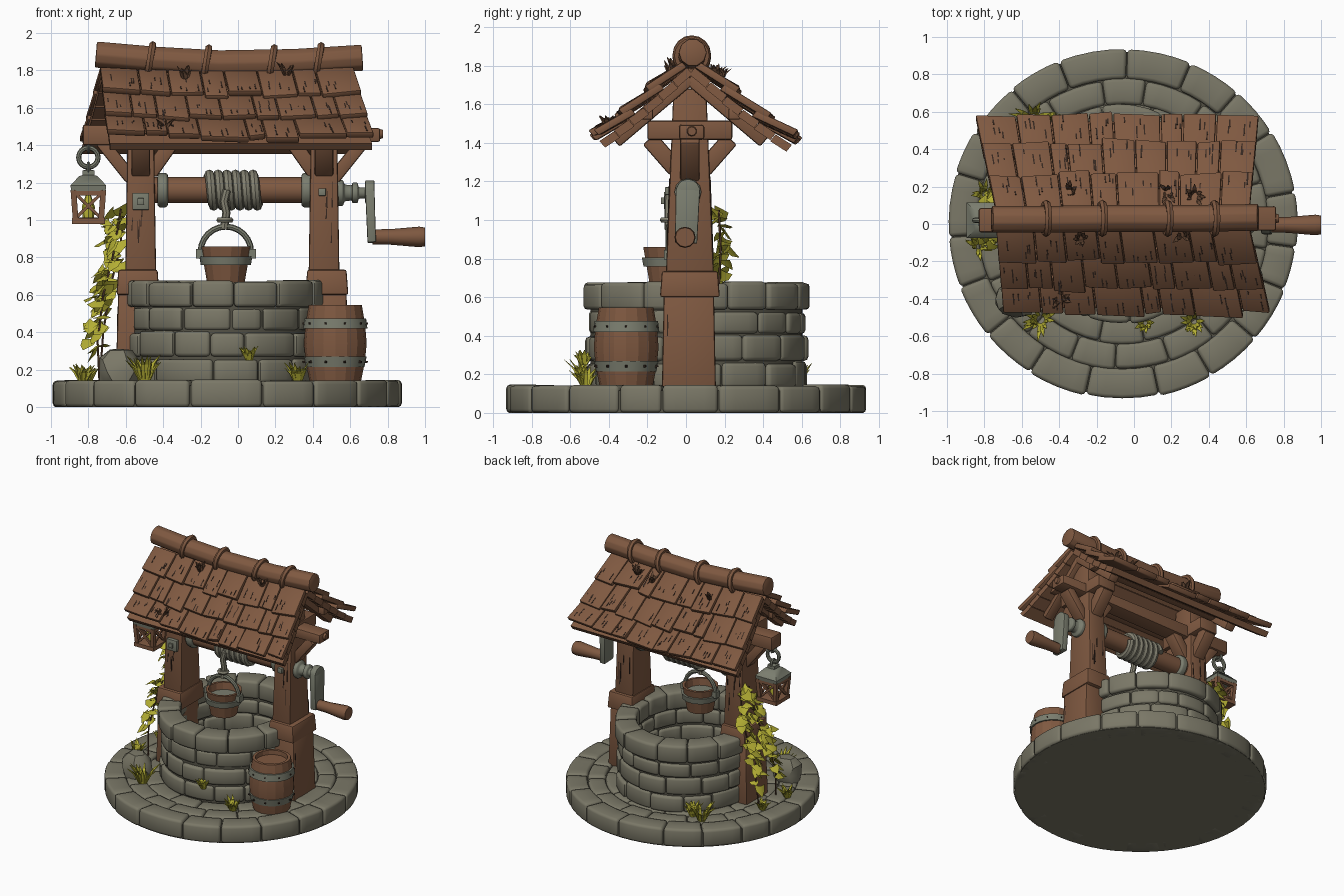
import bpy, bmesh, math, random
from mathutils import Vector as V, Matrix

cube = bpy.data.objects.get("Cube")
if cube:
    bpy.data.objects.remove(cube, do_unlink=True)
rnd = random.Random(4)
jit = lambda a: rnd.uniform(-a, a)
X, Y, Z = V((1, 0, 0)), V((0, 1, 0)), V((0, 0, 1))


def material(name, *rgb):
    m = bpy.data.materials.new(name)
    m.use_nodes = True
    m.diffuse_color = (*rgb, 1)
    m.node_tree.nodes["Principled BSDF"].inputs["Base Color"].default_value = (*rgb, 1)
    return m


stone = material("stone", .195, .186, .135)
mortar = material("mortar", .09, .085, .062)
wood = material("wood", .212, .099, .052)
dark = material("dark_crack", .035, .02, .014)
metal = material("metal", .195, .205, .157)
rope = material("rope", .23, .22, .165)
leafy = material("yellow_green_leaf", .46, .43, .035)
dry = material("dry_grass", .11, .055, .03)


def build(name, bm, mat, bevel=0, angle=40):
    bmesh.ops.recalc_face_normals(bm, faces=bm.faces)
    if bevel:
        edges = [e for e in bm.edges if e.is_manifold and e.calc_face_angle(0) > .6]
        bmesh.ops.bevel(bm, geom=edges, offset=bevel, offset_type='OFFSET', segments=2,
                        profile=.5, affect='EDGES', clamp_overlap=True, material=-1)
    me = bpy.data.meshes.new(name)
    bm.to_mesh(me)
    bm.free()
    me.materials.append(mat)
    me.shade_smooth()
    me.set_sharp_from_angle(angle=math.radians(angle))
    ob = bpy.data.objects.new(name, me)
    bpy.context.collection.objects.link(ob)
    return ob


def skin(bm, rings, closed=False):
    rows = [[bm.verts.new(p) for p in r] for r in rings]
    n = len(rows[0])
    for a, b in zip(rows, rows[1:] + (rows[:1] if closed else [])):
        for i in range(n):
            bm.faces.new((a[i], a[(i + 1) % n], b[(i + 1) % n], b[i]))
    if not closed:
        bm.faces.new(rows[0])
        bm.faces.new(rows[-1])


def beam(bm, p0, p1, s0, s1=None, side=X):
    p0, p1 = V(p0), V(p1)
    d = (p1 - p0).normalized()
    v = d.cross(side).normalized()
    u = v.cross(d)
    skin(bm, [[p + u * s[0] / 2 * i + v * s[1] / 2 * j for i, j in ((-1, -1), (1, -1), (1, 1), (-1, 1))]
              for p, s in ((p0, s0), (p1, s1 or s0))])


def lathe(bm, profile, base, n=16, axis='Z', turn=0):
    m = Matrix.Translation(base) @ (Matrix.Rotation(math.pi / 2, 4, 'Y') if axis == 'X' else Matrix())
    angs = [math.tau * i / n + turn for i in range(n)]
    skin(bm, [[m @ V((r * math.cos(a), r * math.sin(a), h)) for a in angs] for r, h in profile])


def tube(bm, pts, r, ref, n=8, closed=False):
    pts, rings = [V(p) for p in pts], []
    for i, p in enumerate(pts):
        a = pts[i - 1] if i or closed else p
        b = pts[(i + 1) % len(pts)] if i + 1 < len(pts) or closed else p
        t = (b - a).normalized()
        u = t.cross(ref).normalized()
        w = t.cross(u)
        rings.append([p + (u * math.cos(k) + w * math.sin(k)) * r for k in
                      [math.tau * j / n for j in range(n)]])
    skin(bm, rings, closed)


def arc(c, r, u, v, a0=0, a1=math.tau, n=16, full=True):
    return [V(c) + (u * math.cos(a) + v * math.sin(a)) * r for a in
            [a0 + (a1 - a0) * i / (n if full else n - 1) for i in range(n)]]


def part(name, mat, fn, *args, bevel=0, angle=40, **kw):
    bm = bmesh.new()
    fn(bm, *args, **kw)
    return build(name, bm, mat, bevel, angle)


def stone_ring(name, c, r0, r1, z0, z1, n, sx=1, rough=.01):
    bm = bmesh.new()
    start = rnd.random()
    cuts = [start + math.tau * (i + jit(.2)) / n for i in range(n)]
    cuts.append(cuts[0] + math.tau)
    for a, b in zip(cuts, cuts[1:]):
        ro, top = r1 - rnd.random() * rough, z1 - rnd.random() * rough
        rings = []
        for k in range(5):
            t = a + .003 + (b - a - .006) * k / 4
            rings.append([(c[0] + sx * r * math.cos(t), c[1] + r * math.sin(t), z)
                          for r, z in ((r0, z0), (ro, z0), (ro, top), (r0, top))])
        skin(bm, rings)
    return build(name, bm, stone, .02, 50)


# Round base: solid core, kerb stones and paving
base = (-.06, 0, 0)
core = part("base_core", mortar, lathe, [(.92, 0), (.92, .115)], base, 64)
core.data.materials.append(stone)
for p in core.data.polygons:
    p.material_index = int(p.normal.z < -.5)
stone_ring("kerb_stones", base, .775, .94, 0, .147, 19)
stone_ring("paving_outer", base, .64, .78, .08, .143, 17)
stone_ring("paving_inner", base, .5, .645, .08, .14, 14)

# Well wall in four courses around a mortar core
well = (-.075, .055, 0)
bm = bmesh.new()
lathe(bm, [(.55, .1), (.55, .655), (.435, .655), (.435, .12)], (0, 0, 0), 48)
bmesh.ops.transform(bm, matrix=Matrix.Translation(well) @ Matrix.Diagonal((.92, 1, 1, 1)), verts=bm.verts)
build("wall_core", bm, mortar)
for i, (z0, z1, r, n) in enumerate(((.13, .27, .58, 13), (.27, .41, .583, 14), (.41, .535, .573, 15), (.535, .683, .6, 14))):
    stone_ring(f"wall_course_{i + 1}", well, .415, r, z0, z1, n, .92, .018)

# Boulder
bm = bmesh.new()
bmesh.ops.create_icosphere(bm, subdivisions=2, radius=1)
for v in bm.verts:
    v.co = V((-.63, -.4, .19)) + V((v.co.x * .12, v.co.y * .1, v.co.z * .13)) * (1 + jit(.08))
build("boulder", bm, stone, 0, 30)

# Posts with feet, caps, cross beams and braces
bm, cracks = bmesh.new(), bmesh.new()
for x, s in ((-.52, -1), (.46, 1)):
    foot = x + s * .025
    beam(bm, (foot + s * .01, .015, .12), (foot, .015, .62), (.2, .28), (.19, .26))
    beam(bm, (foot - s * .01, .02, .6), (foot - s * .01, .02, .735), (.23, .31), (.21, .29))
    beam(bm, (x, .02, .7), (x, .02, 1.68), (.165, .25), (.135, .17))
    beam(bm, (x, -.2, 1.465), (x, .24, 1.465), (.16, .1))
    beam(bm, (x + s * .05, .02, 1.22), (x + s * .21, .02, 1.42), (.1, .07), side=Y)
    beam(bm, (x - s * .05, .02, 1.25), (x - s * .17, .02, 1.42), (.1, .08), side=Y)
    for t in (-1, 1):
        beam(bm, (x, .02 + t * .07, 1.26), (x, .02 + t * .21, 1.42), (.1, .09))
        beam(bm, (x + s * .07, .02, 1.74), (x + s * .07, .02 + t * .39, 1.41), (.08, .08))
        for k in range(5):
            z = rnd.uniform(.8, 1.1)
            p, h = V((x + jit(.055), .02 + t * (.125 - .037 * (z - .7)), z)), rnd.uniform(.05, .16)
            beam(cracks, p, p + V((jit(.006), -t * .037 * h, h)), (.007, .004), (.002, .004))
    for k in range(3):
        p = V((foot + s * .1, jit(.1), rnd.uniform(.2, .35)))
        beam(cracks, p, p + V((-s * .003, 0, .2)), (.006, .006))
build("posts_and_braces", bm, wood, .012)
part("tie_beam", wood, beam, (-.83, .02, 1.455), (.76, .03, 1.455), (.13, .11), (.13, .075), side=Y, bevel=.012)
bm = bmesh.new()
for y in (-.2, .25):
    beam(bm, (-.66, y, 1.55), (.62, y, 1.55), (.06, .06), side=Y)
build("purlins", bm, wood, .008)
part("beam_peg", wood, lathe, [(.028, 0), (.022, .02)], (.755, .03, 1.46), 10, 'X')


# Roof: boards below, three rows of thick shingles on each slope
def slope(s, u, t, lift=0):
    ye, ze = (-.44, 1.41) if s < 0 else (.54, 1.39)
    x0, x1 = (-.70, .73) if s < 0 else (-.85, .67)
    y0 = .025 + s * .02
    a = (-.74 + (x0 + .74) * t) * (1 - u) + (.62 + (x1 - .62) * t) * u
    n = V((0, s * (1.79 - ze), abs(ye - y0))).normalized()
    z = 1.79 + (ze - 1.79) * t - .02 * (1 - (2 * u - 1) ** 2) - .015 * math.sin(math.pi * t)
    return V((a, y0 + (ye - y0) * t, z)) + n * lift


def slab(bm, s, u0, u1, t0, t1, l0, l1, thick, skew=0):
    quad = ((u0, t0, l0), (u1, t0, l0), (u1, t1 + skew, l1), (u0, t1 - skew, l1))
    skin(bm, [[slope(s, u, t, l + h) for u, t, l in quad] for h in (0, thick)])


boards, tiles = bmesh.new(), bmesh.new()
for s in (-1, 1):
    for i in range(6):
        slab(boards, s, .01, .99, i / 5.9, (i + .97) / 5.9, -.045, -.04, .045)
    for row in range(3):
        n = 8 + row % 2
        cuts = [0] + [(i + jit(.25)) / n for i in range(1, n)] + [1]
        for a, b in zip(cuts, cuts[1:]):
            t0 = max(0, row / 3 - .07)
            t1 = min((row + 1) / 3 + .03, .99) + jit(.028)
            l1 = .04 + jit(.01)
            slab(tiles, s, a + .002, b - .002, t0, t1, 0, l1, .04, jit(.015))
            for k in range(4):
                u, f = a + (b - a) * rnd.uniform(.12, .88), rnd.uniform(.35, .8)
                g = min(f + rnd.uniform(.1, .3), .96)
                slab(cracks, s, u, u + .005, t0 + (t1 - t0) * f, t0 + (t1 - t0) * g,
                     l1 * f + .037, l1 * g + .037, .006)
build("roof_boards", boards, wood)
build("roof_shingles", tiles, wood, .008)
build("wood_cracks", cracks, dark)

# Ridge log with straps
log = [(-.76, .025, 1.885), (-.45, .025, 1.858), (-.1, .03, 1.838), (.3, .03, 1.845), (.665, .035, 1.868)]
part("ridge_log", wood, tube, log, .073, Z, 10, bevel=.008)
bm = bmesh.new()
for x, z in ((-.47, 1.857), (-.17, 1.84), (.18, 1.841), (.43, 1.852)):
    tube(bm, arc((x, .03, z), .08, Y, Z + X * .18), .02, X, 6, True)
build("ridge_straps", bm, wood)

# Winding axle, collars, rope and bucket
part("axle", wood, lathe, [(.07, 0), (.07, .9)], (-.48, .02, 1.16), 14, 'X')
bm = bmesh.new()
for x in (-.43, .34):
    lathe(bm, [(.082, 0), (.092, .01), (.092, .045), (.082, .055)], (x, .02, 1.16), 14, 'X')
beam(bm, (-.52, -.115, 1.1), (-.52, -.075, 1.1), (.09, .09))
beam(bm, (-.52, -.13, 1.1), (-.52, -.1, 1.1), (.035, .035))
beam(bm, (.45, -.11, 1.15), (.45, -.06, 1.15), (.04, .04))
build("metal_collars", bm, metal, .004)
coil = [V((-.165 + .28 * i / 96, .02 + .083 * math.cos(i * math.tau / 16), 1.16 + .083 * math.sin(i * math.tau / 16)))
        for i in range(97)]
bm = bmesh.new()
tube(bm, coil, .027, X)
tube(bm, [(-.06, -.085, 1.16), (-.075, -.09, 1.1), (-.062, -.09, 1.04), (-.075, -.09, .95)], .022, Y)
tube(bm, arc((-.07, -.09, 1.0), .03, X, Y, n=12), .016, Z, 6, True)
build("rope", bm, rope)
pail = (-.065, -.09, .665)
part("bucket", wood, lathe, [(.1, 0), (.135, .195), (.115, .195), (.09, .03)], pail, 14, angle=20)
bm = bmesh.new()
lathe(bm, [(.126, .095), (.134, .095), (.142, .14), (.13, .14)], pail, 14)
tube(bm, arc((-.065, -.09, .83), .135, X, Z, 0, math.pi, 13, False), .016, Y)
for t in (-1, 1):
    beam(bm, (-.065 + t * .12, -.09, .82), (-.065 + t * .16, -.09, .82), (.05, .05), side=Y)
build("bucket_metal", bm, metal)

# Crank with a rounded arm
bm = bmesh.new()
lathe(bm, [(.07, 0), (.07, .04), (.045, .05), (.04, .09), (.055, .09), (.055, .12), (.03, .125), (.03, .19)], (.52, .01, 1.145), 12, 'X')
beam(bm, (.705, .01, 1.16), (.715, 0, .88), (.05, .125), (.045, .115))
lathe(bm, [(.0625, 0), (.0625, .05)], (.68, .01, 1.15), 14, 'X')
build("crank_metal", bm, metal, .006)
part("crank_handle", wood, lathe, [(.04, 0), (.042, .1), (.055, .25), (.05, .28)], (.72, -.005, .91), 12, 'X')

# Barrel with hoops and rivets
tub = (.52, -.31, .14)
part("barrel", wood, lathe, [(.138, 0), (.158, .1), (.168, .2), (.16, .3), (.142, .405), (.12, .405), (.118, .37)],
     tub, 16, angle=18)
hoops, rivets = bmesh.new(), bmesh.new()
for r0, r1, h in ((.156, .168, .075), (.172, .165, .28)):
    lathe(hoops, [(r0 - .02, h), (r0, h), (r1, h + .055), (r1 - .02, h + .055)], tub, 24)
    c = (tub[0], tub[1], tub[2] + h + .027)
    for p, q in zip(arc(c, .155, X, Y, n=10), arc(c, .174, X, Y, n=10)):
        beam(rivets, p, q, (.014, .014), (.008, .008), side=Z)
build("barrel_hoops", hoops, metal)
build("barrel_rivets", rivets, dark)

# Hanging lantern
lx, ly = -.8, .02
q = math.pi / 4
bm = bmesh.new()
lathe(bm, [(.13, 1.155), (.135, 1.185), (.07, 1.235), (.045, 1.24), (.045, 1.265), (.02, 1.27)], (lx, ly, 0), 4, turn=q)
tube(bm, arc((lx, ly, 1.335), .052, X, Z), .014, Y, 8, True)
tube(bm, arc((lx, ly, 1.275), .028, Y, Z, n=12), .01, X, 6, True)
tube(bm, arc((lx, ly, 1.395), .03, Y, Z, n=12), .01, X, 6, True)
build("lantern_metal", bm, metal)
bm = bmesh.new()
lathe(bm, [(.125, .98), (.125, 1.01), (.1, 1.015)], (lx, ly, 0), 4, turn=q)
at = lambda i, w, z: V((lx + w * (1 if i % 4 in (1, 2) else -1), ly + w * (1 if i % 4 > 1 else -1), z))
for i in range(4):
    beam(bm, at(i, .068, 1.0), at(i, .08, 1.16), (.03, .03))
    beam(bm, at(i, .068, 1.01), at(i + 1, .078, 1.15), (.016, .014), side=Z)
    beam(bm, at(i + 1, .068, 1.01), at(i, .078, 1.15), (.016, .014), side=Z)
    beam(bm, at(i, .078, 1.145), at(i + 1, .078, 1.145), (.026, .026), side=Z)
build("lantern_frame", bm, wood)
part("lantern_candle", leafy, lathe, [(.03, 1.01), (.035, 1.07), (.012, 1.14)], (lx, ly, 0), 8)

# Ivy on the lantern-side post
vines = [[(-.74, -.1, .13), (-.75, -.08, .35), (-.72, -.02, .6), (-.67, .05, .8), (-.625, .08, 1.06)],
         [(-.74, .12, .13), (-.72, .14, .4), (-.68, .17, .65), (-.63, .18, .85), (-.61, .17, 1.05)]]
stems, leaves = bmesh.new(), bmesh.new()
shape = ((0, 0), (.55, -.15), (.48, .4), (0, 1), (-.48, .4), (-.55, -.15))
for path in vines:
    tube(stems, path, .006, Y, 5)
    for k in range(46):
        f = rnd.uniform(.65, 3.99)
        a, b = V(path[int(f)]), V(path[int(f) + 1])
        p = a.lerp(b, f % 1) + V((jit(.04) - .015, jit(.04), jit(.03) + .02))
        out = V((-.6 + jit(.6), jit(.9), .6)).normalized()
        down = V((jit(.6), jit(.6), -1))
        down = (down - out * down.dot(out)).normalized()
        w, size = out.cross(down), rnd.uniform(.06, .09)
        v = [leaves.verts.new(p + (w * i + down * j + out * (.15 if i == 0 else 0)) * size) for i, j in shape]
        leaves.faces.new(v[:4])
        leaves.faces.new((v[0], v[3], v[4], v[5]))
build("ivy_stems", stems, dry)
build("ivy_leaves", leaves, leafy)


# Grass tufts on the ground and dry tufts on the roof
def tuft(bm, c, size, count):
    for k in range(count):
        a, lean = rnd.uniform(0, math.tau), rnd.uniform(.15, .95)
        d = V((math.cos(a), math.sin(a), 0))
        h = size * rnd.uniform(.6, 1)
        p = V(c) + d * size * .15
        mid = p + d * lean * h * .4 + Z * h * .6
        beam(bm, p, mid, (.016, .008), (.022, .008), side=d.cross(Z))
        beam(bm, mid, mid + d * lean * h * .45 + Z * h * .3, (.022, .008), (.002, .002), side=d.cross(Z))


bm = bmesh.new()
for c, size in (((-.83, -.12), .11), ((-.8, .16), .1), ((-.5, -.51), .16), ((.32, -.52), .12), ((-.54, .57), .15), ((-.44, .54), .12)):
    tuft(bm, (*c, .135), size, 20)
tuft(bm, (.06, -.53, .25), .09, 16)
build("grass_tufts", bm, leafy)
bm = bmesh.new()
for s, u, t in ((-1, .73, .08), (-1, .33, .12), (-1, .22, .85), (1, .3, .2), (1, .68, .2), (1, .78, .16)):
    tuft(bm, slope(s, u, t, .045), .08, 10)
build("roof_dry_tufts", bm, dry)
